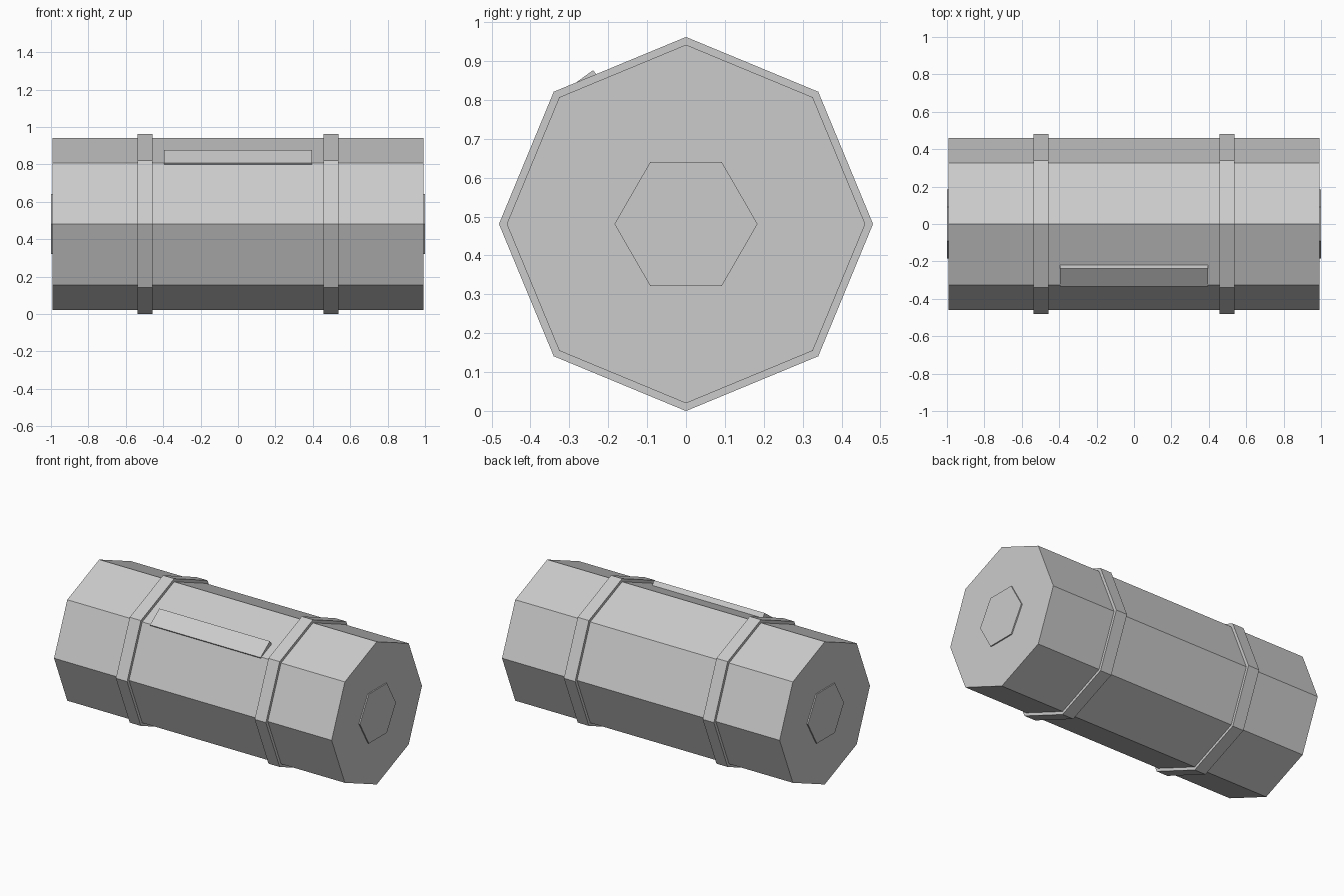
import bpy, bmesh, math

if "Cube" in bpy.data.objects:
    bpy.data.objects.remove(bpy.data.objects["Cube"])

CZ = 0.481  # height of the long axis


def add_mesh(name, bm):
    bmesh.ops.recalc_face_normals(bm, faces=bm.faces)
    mesh = bpy.data.meshes.new(name)
    bm.to_mesh(mesh)
    bm.free()
    obj = bpy.data.objects.new(name, mesh)
    bpy.context.collection.objects.link(obj)
    return obj


def prism(name, sides, radius, x0, x1):
    """Regular prism along x, with one corner pointing along y."""
    bm = bmesh.new()
    ring = []
    for i in range(sides):
        a = 2 * math.pi * i / sides
        ring.append(bm.verts.new((x0, radius * math.cos(a), CZ + radius * math.sin(a))))
    face = bm.faces.new(ring)
    ext = bmesh.ops.extrude_face_region(bm, geom=[face], use_keep_orig=True)
    new = [v for v in ext["geom"] if isinstance(v, bmesh.types.BMVert)]
    bmesh.ops.translate(bm, verts=new, vec=(x1 - x0, 0, 0))
    return add_mesh(name, bm)


# Main eight-sided barrel
prism("body", 8, 0.461, -0.992, 0.992)

# Raised bands and hexagonal end plates, one per side
for side, s in (("left", -1), ("right", 1)):
    prism(side + "_band", 8, 0.481, s * 0.496 - 0.04, s * 0.496 + 0.04)
    prism(side + "_end_plate", 6, 0.184, s * 0.96, s * 1.0)

# Tilted plate on the upper front
tilt = math.radians(36)
thick = 0.04
bpy.ops.mesh.primitive_cube_add(
    size=1,
    location=(0, -0.2865 + math.sin(tilt) * thick / 2, 0.842 - math.cos(tilt) * thick / 2),
    rotation=(tilt, 0, 0))
plate = bpy.context.object
plate.name = "front_plate"
plate.scale = (0.79, 0.118, thick)
